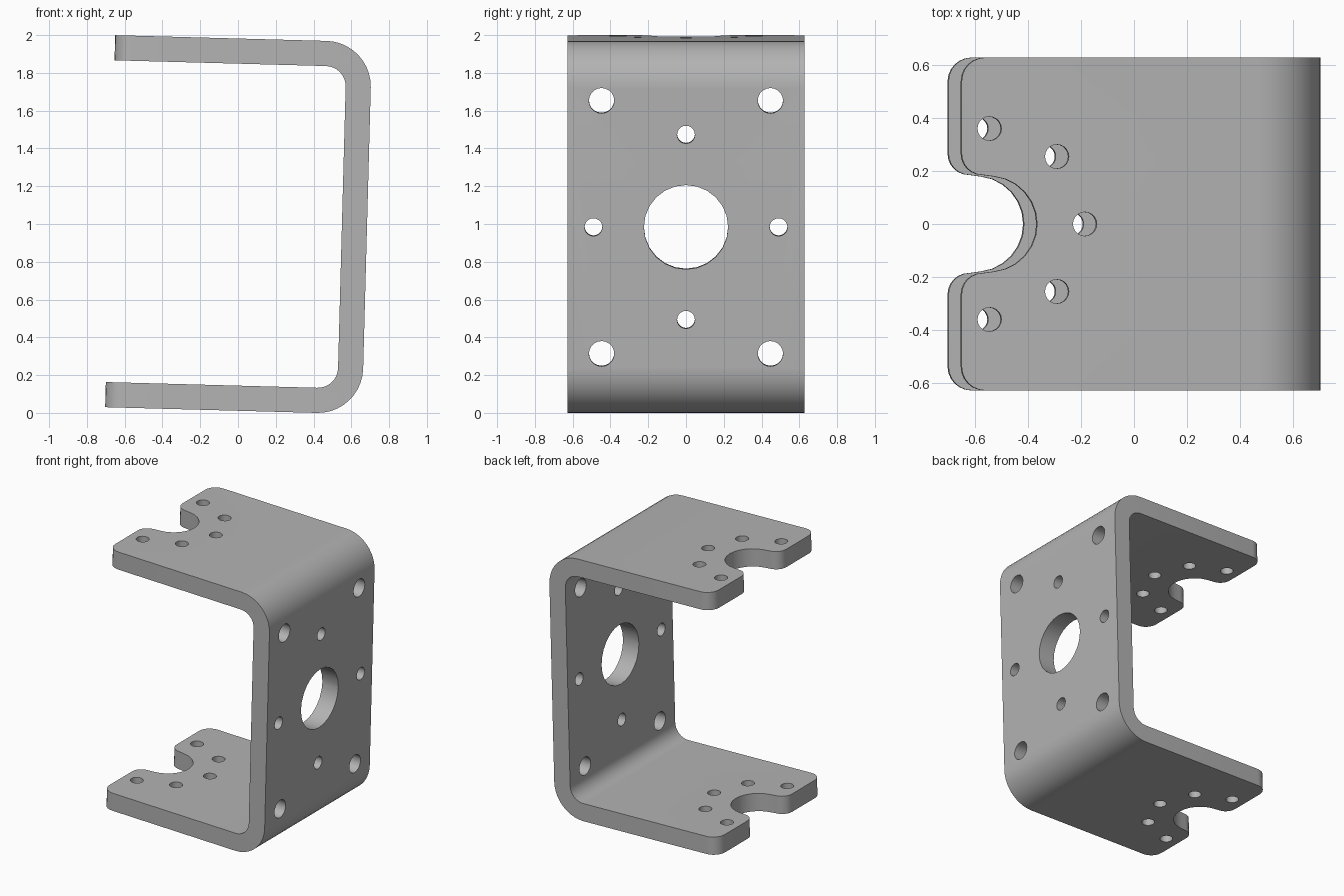
import bpy, bmesh
from math import sin, cos, pi, radians
from mathutils import Matrix, Vector

if "Cube" in bpy.data.objects:
    bpy.data.objects.remove(bpy.data.objects["Cube"])

HALF_L, HALF_H, HALF_W = 0.68, 0.985, 0.628   # half length, height, width
WALL = 0.133
BEND = 0.24                                   # outer bend radius
NOTCH_X, NOTCH_R, BOLT_R = -0.575, 0.18, 0.36
TILT = 0.027

metal = bpy.data.materials.new("grey metal")
metal.use_nodes = True
GREY = (0.45, 0.45, 0.45, 1)
metal.diffuse_color = GREY
metal.node_tree.nodes["Principled BSDF"].inputs["Base Color"].default_value = GREY


def arc(cx, cy, r, start, end, steps):
    """Points along an arc, angles in degrees."""
    angles = [radians(start + (end - start) * i / steps) for i in range(steps + 1)]
    return [(cx + r * cos(a), cy + r * sin(a)) for a in angles]


def make_object(name, bm):
    bmesh.ops.recalc_face_normals(bm, faces=bm.faces)
    mesh = bpy.data.meshes.new(name)
    bm.to_mesh(mesh)
    bm.free()
    mesh.materials.append(metal)
    obj = bpy.data.objects.new(name, mesh)
    bpy.context.collection.objects.link(obj)
    return obj


def prism(name, points, offset, depth):
    """Extrude a closed outline of 3D points, starting from an offset."""
    bm = bmesh.new()
    face = bm.faces.new([bm.verts.new(Vector(p) + Vector(offset)) for p in points])
    out = bmesh.ops.extrude_face_region(bm, geom=[face])
    verts = [v for v in out["geom"] if isinstance(v, bmesh.types.BMVert)]
    bmesh.ops.translate(bm, verts=verts, vec=depth)
    return make_object(name, bm)


def drill(bm, centre, radius, depth, sides, turn=None):
    matrix = Matrix.Translation(centre) @ (turn or Matrix())
    bmesh.ops.create_cone(bm, cap_ends=True, segments=sides, radius1=radius,
                          radius2=radius, depth=depth, matrix=matrix)


# Bent strip: half of the U section, mirrored for the other half
bend_x, bend_z = HALF_L - BEND, HALF_H - BEND
outer = [(-1, HALF_H)] + arc(bend_x, bend_z, BEND, 90, 0, 10)
inner = arc(bend_x, bend_z, BEND - WALL, 0, 90, 8) + [(-1, HALF_H - WALL)]


def flip(points):
    return [(x, -z) for x, z in reversed(points)]


section = outer + flip(outer) + flip(inner) + inner
bracket = prism("bracket", [(x, 0, z) for x, z in section], (0, -0.7, 0), (0, 1.4, 0))

# Plan outline: rounded corners and a round notch in the free ends
corner, lip = 0.09, 0.08
side = [(1, HALF_W)]
side += arc(-HALF_L + corner, HALF_W - corner, corner, 90, 180, 6)
side += arc(-HALF_L + lip, NOTCH_R + 0.005 + lip, lip, 180, 270, 6)
notch = arc(NOTCH_X, 0, NOTCH_R, 84, -84, 12)
plan = side + notch + [(x, -y) for x, y in reversed(side)]
outline = prism("outline_cutter", [(x, y, 0) for x, y in plan], (0, 0, -1.5), (0, 0, 3))

# Drilled holes
bm = bmesh.new()
for k in range(-2, 3):                        # bolt arc through both flanges
    a = k * pi / 4
    drill(bm, (NOTCH_X + BOLT_R * cos(a), BOLT_R * sin(a), 0), 0.045, 3, 20)
across = Matrix.Rotation(pi / 2, 4, "Y")
web_holes = [(0, 0, 0.223, 24)]               # centre bore
for s in (-1, 1):
    web_holes += [(s * 0.49, 0, 0.047, 20), (0, s * 0.49, 0.047, 20)]
    web_holes += [(s * 0.447, t * 0.67, 0.067, 20) for t in (-1, 1)]
for y, z, r, sides in web_holes:
    drill(bm, (HALF_L - WALL / 2, y, z + 0.005), r, 0.4, sides, across)
holes = make_object("hole_cutter", bm)

# Trim and drill, then drop the cutters
bpy.context.view_layer.objects.active = bracket
bracket.select_set(True)
for cutter, mode in ((outline, "INTERSECT"), (holes, "DIFFERENCE")):
    mod = bracket.modifiers.new(cutter.name, "BOOLEAN")
    mod.operation = mode
    mod.solver = "EXACT"
    mod.object = cutter
    cutter.hide_render = True
    bpy.ops.object.modifier_apply(modifier=mod.name)
    bpy.data.objects.remove(cutter)

# Slight lean, then stand on the ground
bracket.data.transform(Matrix.Translation((0.003, 0, 0.9965)) @ Matrix.Rotation(TILT, 4, "Y"))
bpy.ops.object.shade_smooth_by_angle(angle=radians(35))
